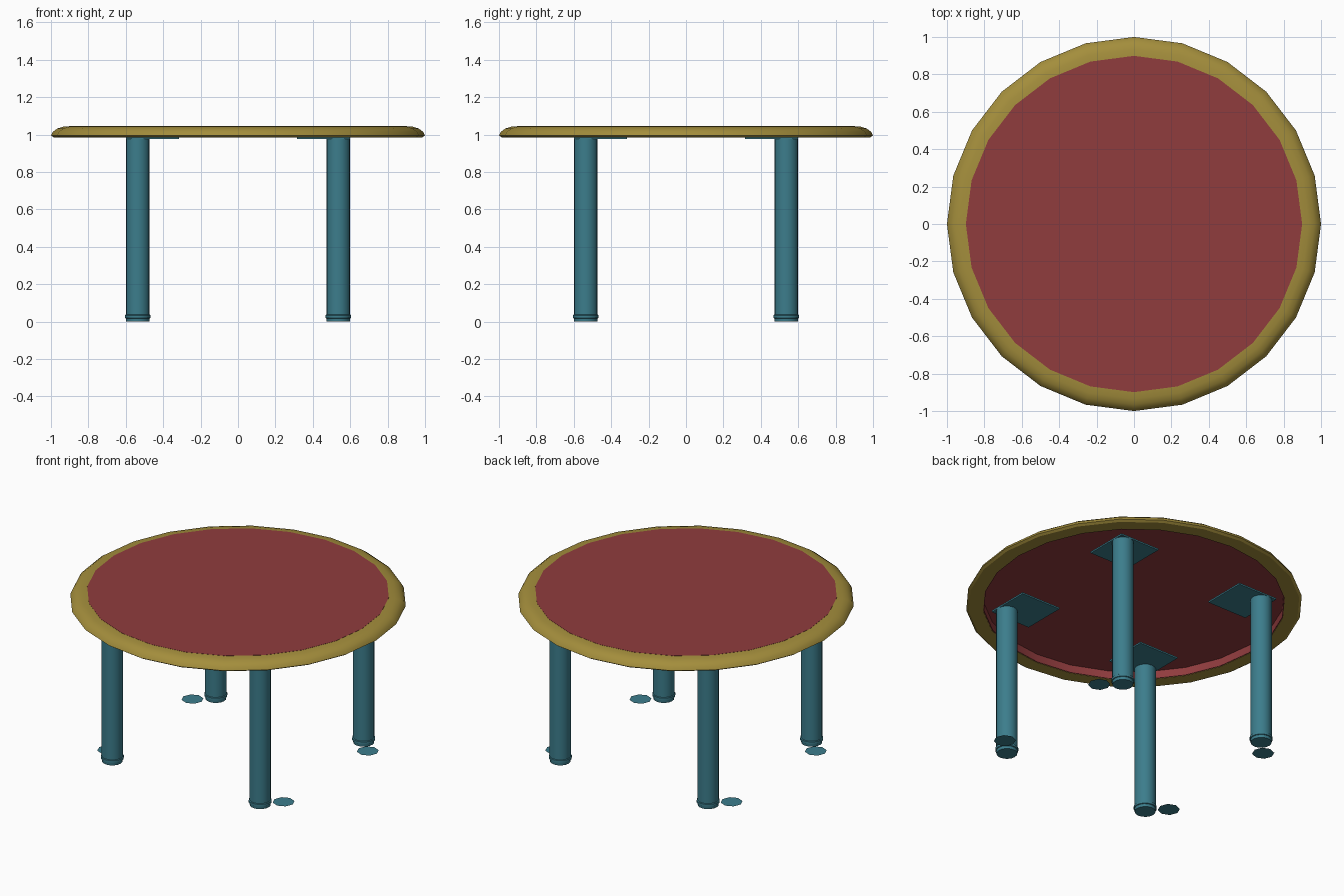
import bpy, bmesh, math

cube = bpy.data.objects.get("Cube")
if cube:
    bpy.data.objects.remove(cube, do_unlink=True)


def material(name, rgb):
    m = bpy.data.materials.new(name)
    m.use_nodes = True
    m.diffuse_color = (*rgb, 1)
    m.node_tree.nodes["Principled BSDF"].inputs["Base Color"].default_value = (*rgb, 1)
    return m


RED = material("dull red", (0.28, 0.045, 0.048))
GOLD = material("mustard", (0.37, 0.27, 0.045))
TEAL = material("teal", (0.045, 0.205, 0.262))


def finish(bm, name, mat, location=(0, 0, 0)):
    bmesh.ops.remove_doubles(bm, verts=bm.verts, dist=1e-5)
    if len(bm.faces) > 1:
        bmesh.ops.recalc_face_normals(bm, faces=bm.faces)
    mesh = bpy.data.meshes.new(name)
    bm.to_mesh(mesh)
    bm.free()
    mesh.materials.append(mat)
    ob = bpy.data.objects.new(name, mesh)
    ob.location = location
    bpy.context.collection.objects.link(ob)
    bpy.ops.object.select_all(action="DESELECT")
    ob.select_set(True)
    bpy.context.view_layer.objects.active = ob
    bpy.ops.object.shade_smooth_by_angle(angle=math.radians(32))
    return ob


def lathe(name, profile, sides, mat, closed=False, location=(0, 0, 0)):
    """Turn a (radius, height) profile around the vertical axis."""
    bm = bmesh.new()
    verts = [bm.verts.new((r, 0, z)) for r, z in profile]
    ends = verts[1:] + verts[:1] if closed else verts[1:]
    edges = [bm.edges.new(pair) for pair in zip(verts, ends)]
    bmesh.ops.spin(bm, geom=verts + edges, cent=(0, 0, 0), axis=(0, 0, 1),
                   angle=math.tau, steps=sides, use_merge=True)
    return finish(bm, name, mat, location)


# Table top: red panel with a downturned lip, inside a rounded rim
lathe("top_panel", [(0, 1.046), (0.899, 1.046), (0.899, 0.987),
                    (0.894, 0.987), (0.894, 1.038), (0, 1.038)], 24, RED)
lathe("top_rim", [(0.899, 0.985), (0.985, 0.985), (1, 0.995), (0.99, 1.015),
                  (0.965, 1.033), (0.935, 1.042), (0.899, 1.045)], 24, GOLD, closed=True)

LEG, PLATE = 0.536, 0.457
for side, sx in (("left", 1), ("right", -1)):
    for end, sy in (("front", -1), ("back", 1)):
        tag = f"{end}_{side}"
        spot = (sx * LEG, sy * LEG, 0)

        # Round leg, and a foot with a raised collar
        lathe(f"leg_{tag}", [(0, 0.03), (0.064, 0.03), (0.064, 0.98), (0, 0.98)],
              16, TEAL, location=spot)
        lathe(f"foot_{tag}", [(0, 0), (0.062, 0), (0.064, 0.018), (0.069, 0.02),
                              (0.069, 0.034), (0.064, 0.037), (0, 0.037)],
              16, TEAL, location=spot)

        # Square mounting plate, reaching inwards from the leg
        bm = bmesh.new()
        bmesh.ops.create_cube(bm, size=1)
        bmesh.ops.scale(bm, vec=(0.285, 0.285, 0.01), verts=bm.verts)
        finish(bm, f"mounting_plate_{tag}", TEAL, (sx * PLATE, sy * PLATE, 0.981))

        # Flat floor pad beside the foot
        bm = bmesh.new()
        bmesh.ops.create_circle(bm, cap_ends=True, segments=8, radius=0.066)
        finish(bm, f"floor_pad_{tag}", TEAL,
               (sx * (LEG + 0.1), sy * (LEG - 0.1), 0.008))
